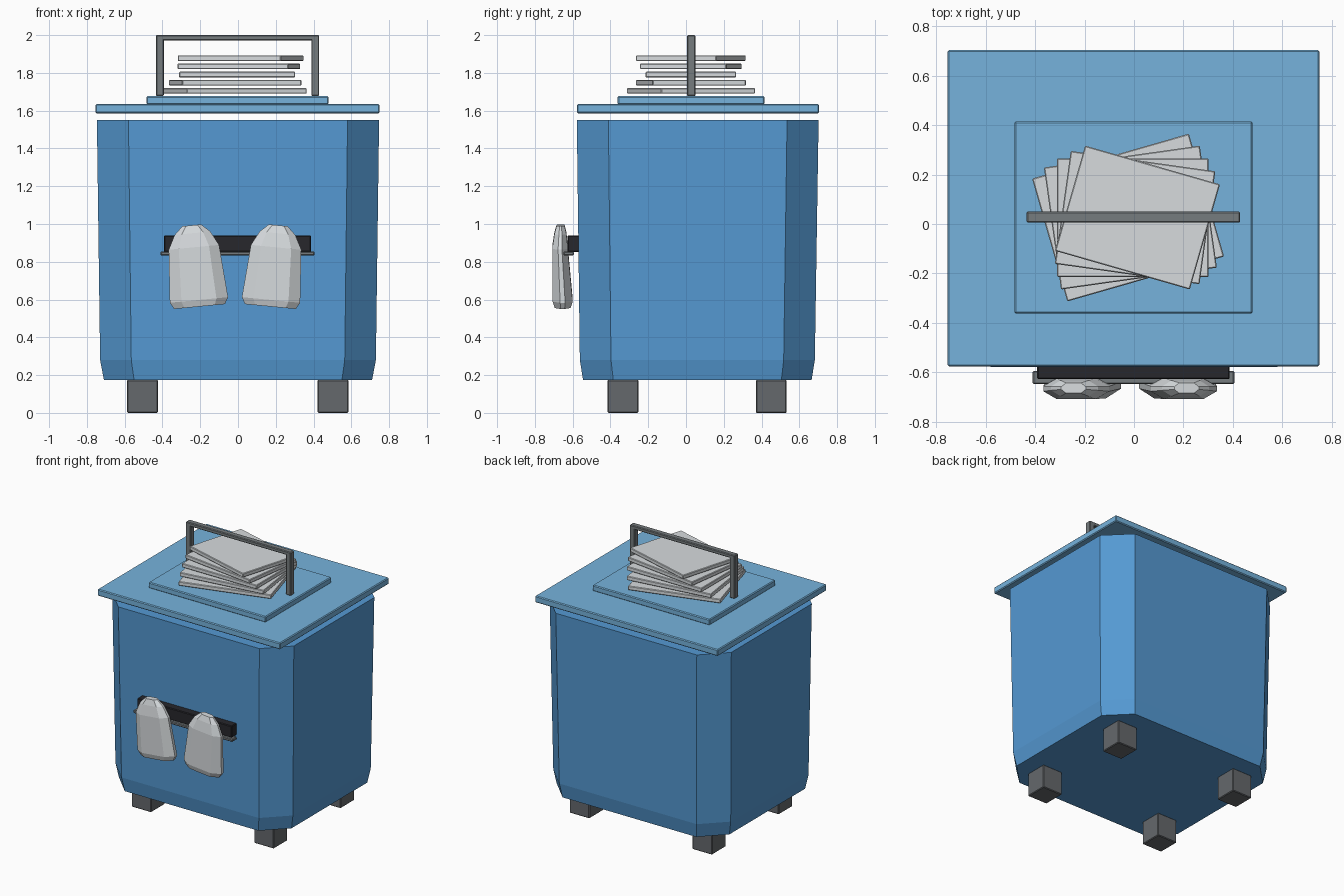
import bpy, bmesh, math
from mathutils import Matrix

if "Cube" in bpy.data.objects:
    bpy.data.objects.remove(bpy.data.objects["Cube"])


def material(name, rgb):
    m = bpy.data.materials.new(name)
    m.diffuse_color = (*rgb, 1)
    m.use_nodes = True
    m.node_tree.nodes["Principled BSDF"].inputs["Base Color"].default_value = m.diffuse_color
    return m


BLUE = material("body_blue", (0.09, 0.32, 0.65))
LIGHT = material("lid_blue", (0.18, 0.45, 0.72))
DARK = material("dark_grey", (0.13, 0.14, 0.15))
BLACK = material("black", (0.02, 0.02, 0.025))
STEEL = material("steel", (0.18, 0.20, 0.21))
PALE = material("pale_grey", (0.68, 0.71, 0.73))


def finish(name, bm, mat):
    bmesh.ops.recalc_face_normals(bm, faces=bm.faces)
    me = bpy.data.meshes.new(name)
    bm.to_mesh(me)
    bm.free()
    me.materials.append(mat)
    ob = bpy.data.objects.new(name, me)
    bpy.context.collection.objects.link(ob)
    return ob


def box(name, x, y, z, mat, bevel=0.005, angle=0):
    """Box from (min, max) ranges, turned about z, with a tiny chamfer."""
    bm = bmesh.new()
    size = [b - a for a, b in (x, y, z)]
    bmesh.ops.create_cube(bm, size=1, matrix=Matrix.Diagonal((*size, 1)))
    ob = finish(name, bm, mat)
    ob.location = [(a + b) / 2 for a, b in (x, y, z)]
    ob.rotation_euler.z = math.radians(angle)
    mod = ob.modifiers.new("chamfer", 'BEVEL')
    mod.width, mod.segments = bevel, 1
    return ob


def loft(name, sections, mat):
    """Stack of corner-cut rectangles: (z, half x, half y, cut x, cut y, centre y)."""
    bm = bmesh.new()
    rings = []
    for z, hx, hy, cx, cy, yc in sections:
        quarter = [(hx, hy - cy), (hx - cx, hy)]
        pts = (quarter + [(-x, y) for x, y in reversed(quarter)]
               + [(-x, -y) for x, y in quarter]
               + [(x, -y) for x, y in reversed(quarter)])
        rings.append([bm.verts.new((x, yc + y, z)) for x, y in pts])
    for a, b in zip(rings, rings[1:]):
        for i in range(8):
            j = (i + 1) % 8
            bm.faces.new((a[i], a[j], b[j], b[i]))
    bm.faces.new(rings[0])
    bm.faces.new(rings[-1])
    return finish(name, bm, mat)


# Tapered body with cut corners
loft("body", [(0.175, 0.71, 0.605, 0.16, 0.16, 0.06),
              (0.28, 0.73, 0.622, 0.165, 0.165, 0.06),
              (1.55, 0.747, 0.64, 0.167, 0.167, 0.062)], BLUE)

# Feet
for side, x in (("left", -0.587), ("right", 0.422)):
    for end, y in (("front", -0.415), ("back", 0.37)):
        box(f"{end}_{side}_foot", (x, x + 0.163), (y, y + 0.163), (0, 0.175), DARK)

# Floating lid and raised panel
box("lid", (-0.754, 0.75), (-0.577, 0.704), (1.586, 1.635), LIGHT, 0.006)
box("lid_panel", (-0.484, 0.48), (-0.362, 0.415), (1.633, 1.677), LIGHT, 0.006)

# Handle
HY = (0.006, 0.05)
box("handle_left_post", (-0.435, -0.393), HY, (1.677, 1.99), STEEL)
box("handle_right_post", (0.388, 0.43), HY, (1.677, 1.99), STEEL)
box("handle_bar", (-0.435, 0.43), HY, (1.972, 2.0), STEEL)

# Fanned stack of sheets, shrinking and turning upward
for i in range(5):
    t = i / 4
    cx, cy = -0.024 + 0.038 * t, 0.026
    w, d = 0.33 - 0.046 * t, 0.2585 - 0.037 * t
    z = 1.705 + 0.0432 * i
    box(f"sheet_{i + 1}", (cx - w, cx + w), (cy - d, cy + d),
        (z - 0.015, z + 0.015), PALE, 0.004, 16 - 8 * i)

# Front rack
box("rack_bar", (-0.392, 0.387), (-0.628, -0.55), (0.852, 0.94), BLACK)
box("rack_ledge", (-0.41, 0.406), (-0.648, -0.594), (0.833, 0.855), STEEL)

# Pair of hanging mitts, leaning outward at the bottom of the inner side
profile = [(-0.215, 0.135, 0.042, 0.002),
           (-0.18, 0.155, 0.053, 0.002),
           (0.1, 0.134, 0.041, -0.012),
           (0.175, 0.095, 0.032, -0.010),
           (0.217, 0.05, 0.021, -0.009)]
for side, s in (("left", -1), ("right", 1)):
    mitt = loft(f"{side}_mitt", [(z, hx, hy, hx * 0.4, hy * 0.75, yc)
                                 for z, hx, hy, yc in profile], PALE)
    mitt.location = (-0.016 + s * 0.208, -0.655, 0.777)
    mitt.rotation_euler.y = s * math.radians(5.5)
